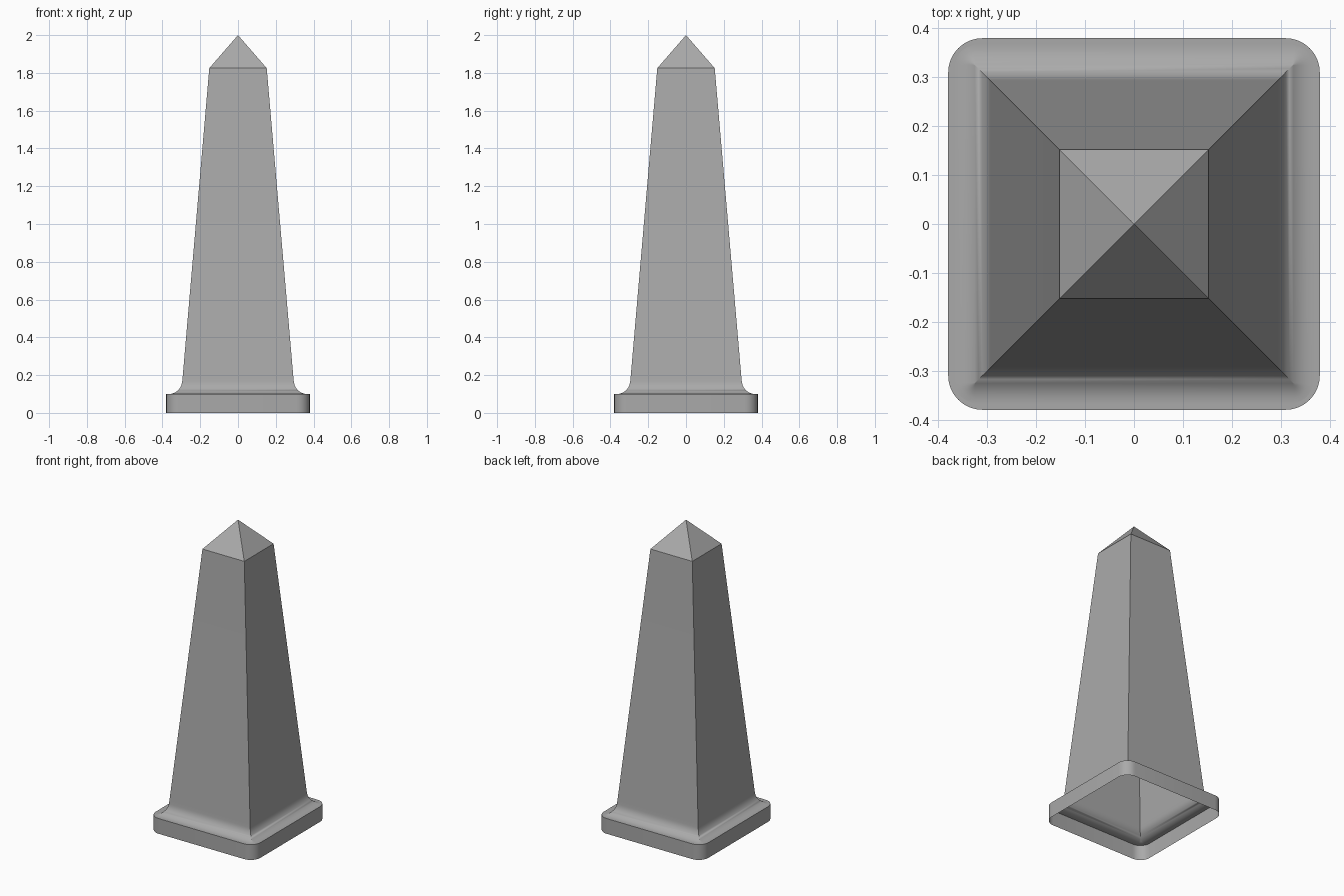
import bpy, bmesh
from math import cos, sin, pi, radians

cube = bpy.data.objects.get("Cube")
if cube:
    bpy.data.objects.remove(cube, do_unlink=True)

stone = bpy.data.materials.new("grey stone")
stone.use_nodes = True
colour = (0.40, 0.40, 0.40, 1)
stone.diffuse_color = colour
stone.node_tree.nodes["Principled BSDF"].inputs["Base Color"].default_value = colour

CORNER_STEPS = 8


def ring(bm, half, z, radius):
    """Square ring with rounded corners."""
    verts = []
    for k, (sx, sy) in enumerate([(1, 1), (-1, 1), (-1, -1), (1, -1)]):
        for i in range(CORNER_STEPS + 1):
            a = (k + i / CORNER_STEPS) * pi / 2
            verts.append(bm.verts.new((sx * (half - radius) + radius * cos(a),
                                       sy * (half - radius) + radius * sin(a), z)))
    return verts


# Profile: plinth wall, flat rim, concave sweep, tapering shaft
profile = [(0.38, 0, 0.07), (0.38, 0.1, 0.07), (0.37, 0.1, 0.06)]
steps = 10
for i in range(steps + 1):
    a = i / steps * radians(85)
    half = 0.365 - 0.07 * sin(a)
    profile.append((half, 0.1 + 0.075 * (1 - cos(a)), max(0, half - 0.325)))
profile += [(0.293, 0.19, 0), (0.152, 1.825, 0)]

bm = bmesh.new()
rings = [ring(bm, *p) for p in profile]
for low, high in zip(rings, rings[1:]):
    n = len(low)
    for i in range(n):
        j = (i + 1) % n
        bm.faces.new((low[i], low[j], high[j], high[i]))

# Pointed cap; the underside stays open
tip = bm.verts.new((0, 0, 2))
top = rings[-1]
for i in range(len(top)):
    bm.faces.new((top[i], top[(i + 1) % len(top)], tip))
bmesh.ops.remove_doubles(bm, verts=bm.verts, dist=0.0001)
bmesh.ops.recalc_face_normals(bm, faces=bm.faces)

mesh = bpy.data.meshes.new("obelisk")
bm.to_mesh(mesh)
bm.free()
mesh.materials.append(stone)
obelisk = bpy.data.objects.new("obelisk", mesh)
bpy.context.collection.objects.link(obelisk)
bpy.context.view_layer.objects.active = obelisk
obelisk.select_set(True)
bpy.ops.object.shade_smooth_by_angle(angle=radians(30))
